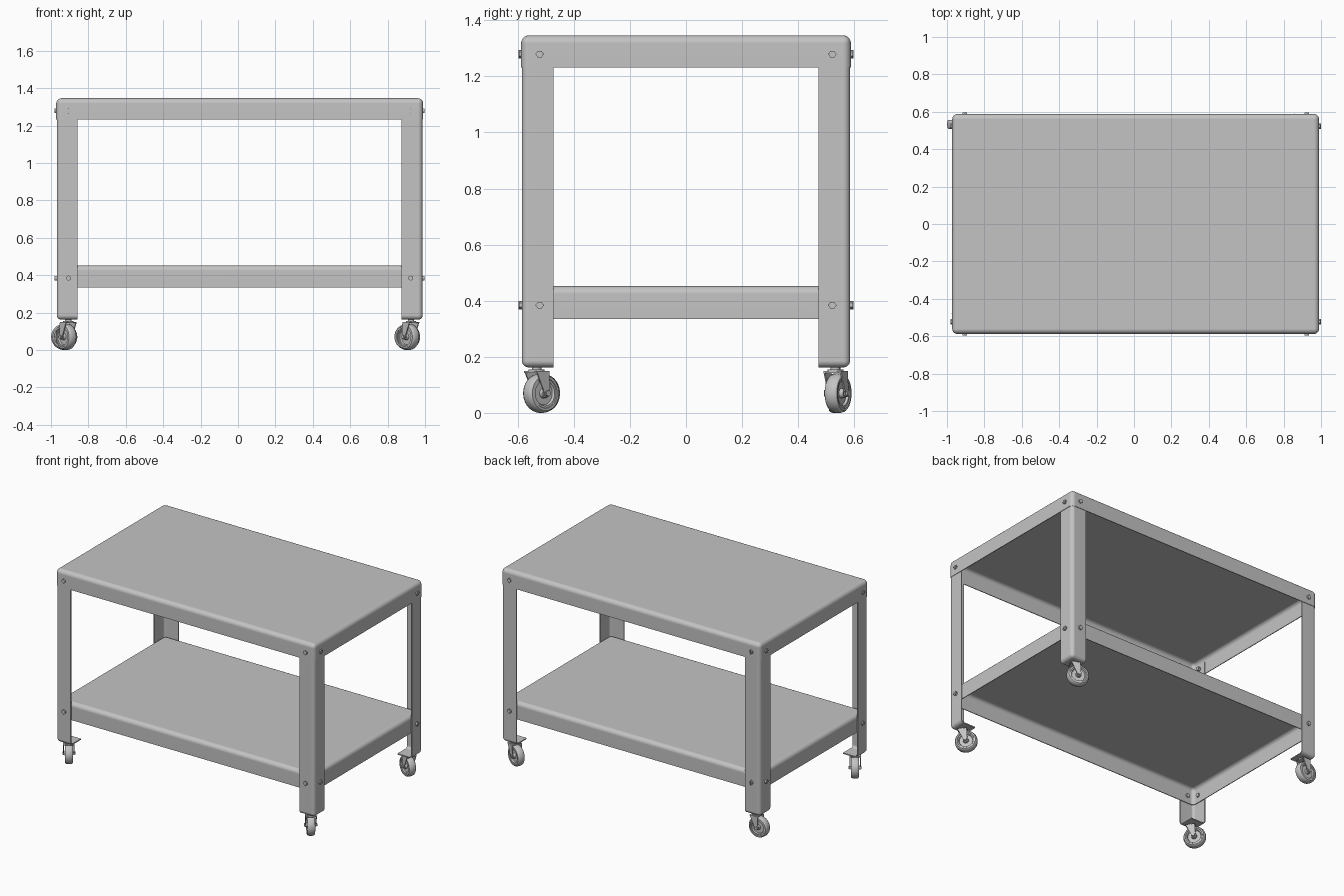
import bpy, bmesh, math
from mathutils import Matrix, Vector

if "Cube" in bpy.data.objects:
    bpy.data.objects.remove(bpy.data.objects["Cube"], do_unlink=True)

# Overall sizes of the cart
CX, HX, HY = 0.009, 0.981, 0.588
INSET, SHEET, LEG_W = 0.006, 0.007, 0.112
TRAIL, WHEEL_R = 0.022, 0.07

steel = bpy.data.materials.new("grey_steel")
steel.use_nodes = True
steel.diffuse_color = (0.55, 0.55, 0.55, 1)
steel.node_tree.nodes["Principled BSDF"].inputs["Base Color"].default_value = (0.55, 0.55, 0.55, 1)


def finish(name, bm, matrix=None, thickness=0):
    if matrix:
        bm.transform(matrix)
    mesh = bpy.data.meshes.new(name)
    bm.to_mesh(mesh)
    bm.free()
    mesh.materials.append(steel)
    ob = bpy.data.objects.new(name, mesh)
    bpy.context.collection.objects.link(ob)
    bpy.ops.object.select_all(action="DESELECT")
    bpy.context.view_layer.objects.active = ob
    ob.select_set(True)
    if thickness:
        solid = ob.modifiers.new("sheet", "SOLIDIFY")
        solid.thickness, solid.offset = thickness, -1
        bpy.ops.object.modifier_apply(modifier=solid.name)
    bpy.ops.object.shade_smooth_by_angle(angle=math.radians(35))
    weighted = ob.modifiers.new("even_shading", "WEIGHTED_NORMAL")
    weighted.keep_sharp = True
    return ob


def add_box(bm, lo, hi):
    lo, hi = Vector(lo), Vector(hi)
    size = hi - lo
    place = Matrix.Translation((lo + hi) / 2) @ Matrix.Diagonal((*size, 1))
    bmesh.ops.create_cube(bm, size=1, matrix=place)


def add_cylinder(bm, radius, depth, centre, axis="Z", sides=24):
    turn = {"Z": Matrix(), "X": Matrix.Rotation(math.pi / 2, 4, "Y"),
            "Y": Matrix.Rotation(math.pi / 2, 4, "X")}[axis]
    bmesh.ops.create_cone(bm, cap_ends=True, segments=sides, radius1=radius, radius2=radius,
                          depth=depth, matrix=Matrix.Translation(centre) @ turn)


def folded_sheet(name, lo, hi, open_sides, radius, thickness):
    """A box of bent sheet metal with some sides left open."""
    bm = bmesh.new()
    add_box(bm, lo, hi)
    bm.normal_update()
    gone = [f for f in bm.faces if any(f.normal.dot(Vector(s)) > 0.9 for s in open_sides)]
    bmesh.ops.delete(bm, geom=gone, context="FACES")
    folds = [e for e in bm.edges if not e.is_boundary]
    bmesh.ops.bevel(bm, geom=folds, offset=radius, segments=5, profile=0.5, affect="EDGES")
    return finish(name, bm, thickness=thickness)


# Top and lower shelf: pans open underneath
DOWN = [(0, 0, -1)]
folded_sheet("table_top", (CX - HX, -HY, 1.231), (CX + HX, HY, 1.346), DOWN, 0.028, 0.005)
gap = INSET + SHEET + 0.001
folded_sheet("lower_shelf", (CX - HX + gap, -HY + gap, 0.334),
             (CX + HX - gap, HY - gap, 0.452), DOWN, 0.028, 0.005)


def leg(name, sx, sy):
    ox, oy = CX + sx * (HX - INSET / 2), sy * (HY - INSET / 2)
    ix, iy = ox - sx * LEG_W, oy - sy * LEG_W
    lo = (min(ox, ix), min(oy, iy), 0.162)
    hi = (max(ox, ix), max(oy, iy), 1.31)
    folded_sheet(name, lo, hi, [(0, 0, 1), (-sx, 0, 0), (0, -sy, 0)], 0.024, SHEET)


def bolts(name, sx, sy):
    """Slotted hex bolts on both outer faces of a corner, with nuts inside."""
    bm = bmesh.new()
    for z in (1.279, 0.384):
        y = sy * (HY - 0.066)
        add_cylinder(bm, 0.014, 0.036, (CX + sx * (HX - 0.010), y, z), "X", 6)
        add_box(bm, (CX + sx * HX - 0.01, y - 0.015, z - 0.002),
                (CX + sx * HX + 0.01, y + 0.015, z + 0.002))
        x = CX + sx * (HX - 0.066)
        add_cylinder(bm, 0.014, 0.036, (x, sy * (HY - 0.010), z), "Y", 6)
        add_box(bm, (x - 0.002, sy * HY - 0.009, z - 0.015),
                (x + 0.002, sy * HY + 0.009, z + 0.015))
    finish(name, bm)


def caster(name, sx, sy, heading):
    place = (Matrix.Translation((CX + sx * (HX - 0.065), sy * (HY - 0.055), 0))
             @ Matrix.Rotation(math.radians(heading), 4, "Z"))

    # Wheel: turned profile of radius and half width
    half = [(0, 0.027), (0.016, 0.027), (0.018, 0.012), (0.041, 0.012), (0.045, 0.021),
            (0.052, 0.021), (0.054, 0.024), (0.062, 0.024), (0.067, 0.019), (WHEEL_R, 0.008)]
    profile = half + [(r, -w) for r, w in reversed(half)]
    bm = bmesh.new()
    verts = [bm.verts.new((r, w, 0)) for r, w in profile]
    edges = [bm.edges.new(pair) for pair in zip(verts, verts[1:])]
    bmesh.ops.spin(bm, geom=verts + edges, cent=(0, 0, 0), axis=(0, 1, 0),
                   angle=math.tau, steps=36)
    bmesh.ops.remove_doubles(bm, verts=bm.verts, dist=0.0001)
    bmesh.ops.recalc_face_normals(bm, faces=bm.faces)
    finish(name + "_wheel", bm, place @ Matrix.Translation((TRAIL, 0, WHEEL_R)))

    # Fork: two tapered arms under a crown
    bm = bmesh.new()
    add_box(bm, (-0.028, -0.035, 0.143), (0.03, 0.035, 0.149))
    outline = [(-0.028, 0.149), (0.03, 0.149), (TRAIL + 0.013, 0.07), (TRAIL + 0.009, 0.06),
               (TRAIL, 0.056), (TRAIL - 0.009, 0.06), (TRAIL - 0.013, 0.07)]
    for y in (-0.035, 0.030):
        face = bm.faces.new([bm.verts.new((x, y, z)) for x, z in outline])
        grown = bmesh.ops.extrude_face_region(bm, geom=[face])["geom"]
        moved = [g for g in grown if isinstance(g, bmesh.types.BMVert)]
        bmesh.ops.translate(bm, verts=moved, vec=(0, 0.005, 0))
    bmesh.ops.recalc_face_normals(bm, faces=bm.faces)
    finish(name + "_fork", bm, place)

    # Swivel and axle
    bm = bmesh.new()
    add_cylinder(bm, 0.028, 0.006, (0, 0, 0.152))
    add_cylinder(bm, 0.017, 0.016, (0, 0, 0.158))
    finish(name + "_swivel", bm, place)
    bm = bmesh.new()
    add_cylinder(bm, 0.011, 0.082, (TRAIL, 0, WHEEL_R), "Y", 6)
    finish(name + "_axle", bm, place)


# Four corners, each caster swivelled its own way
corners = {"front_left": (1, -1, 130), "front_right": (-1, -1, 125),
           "back_left": (1, 1, 155), "back_right": (-1, 1, 180)}
for corner, (sx, sy, heading) in corners.items():
    leg(corner + "_leg", sx, sy)
    bolts(corner + "_bolts", sx, sy)
    caster(corner + "_caster", sx, sy, heading)
